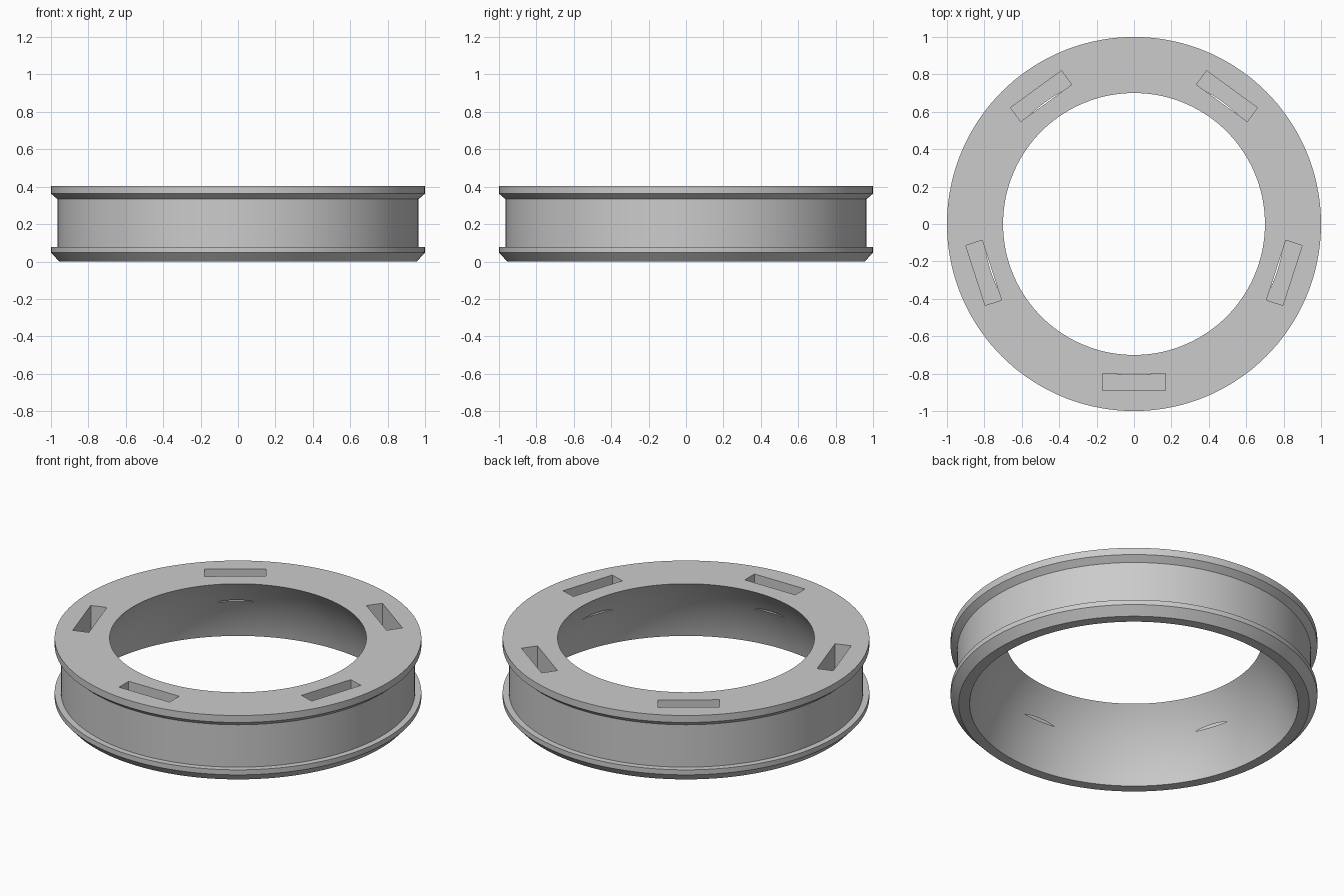
import bpy
import bmesh
from math import cos, sin, sqrt, radians, pi
from mathutils import Matrix

cube = bpy.data.objects.get("Cube")
if cube:
    bpy.data.objects.remove(cube, do_unlink=True)

SEGMENTS = 144
HEIGHT = 0.405
SLOTS = 5
SLOT_FLOOR = 0.249

grey = bpy.data.materials.new("plain grey")
grey.use_nodes = True
colour = (0.6, 0.6, 0.6, 1)
grey.diffuse_color = colour
grey.node_tree.nodes["Principled BSDF"].inputs["Base Color"].default_value = colour


def make_object(name, bm):
    bmesh.ops.recalc_face_normals(bm, faces=bm.faces)
    mesh = bpy.data.meshes.new(name)
    bm.to_mesh(mesh)
    bm.free()
    mesh.materials.append(grey)
    obj = bpy.data.objects.new(name, mesh)
    bpy.context.collection.objects.link(obj)
    return obj


# Outer side: bevelled lower flange, recessed band, upper flange
profile = [(0.956, 0), (1, 0.048), (1, 0.078), (0.965, 0.078),
           (0.965, 0.333), (1, 0.363), (1, HEIGHT)]

# Inner side: part of a sphere whose centre lies below the ring
sphere_z, sphere_r, steps = -0.184, 0.915, 20
for i in range(steps + 1):
    z = HEIGHT * (1 - i / steps)
    profile.append((sqrt(sphere_r ** 2 - (z - sphere_z) ** 2), z))

# Ring: the closed profile swept around z
bm = bmesh.new()
rings = []
for s in range(SEGMENTS):
    a = 2 * pi * s / SEGMENTS
    rings.append([bm.verts.new((r * cos(a), r * sin(a), z)) for r, z in profile])
for s, ring in enumerate(rings):
    after = rings[(s + 1) % SEGMENTS]
    for i in range(len(profile)):
        j = (i + 1) % len(profile)
        bm.faces.new((ring[i], after[i], after[j], ring[j]))
ring_obj = make_object("grooved_ring", bm)

# Slots: five rectangular pockets that just break through the inner wall
bm = bmesh.new()
top = HEIGHT + 0.1
for k in range(SLOTS):
    turn = Matrix.Rotation(radians(-90 + 360 / SLOTS * k), 4, "Z")
    place = Matrix.Translation((0.845, 0, (SLOT_FLOOR + top) / 2))
    size = Matrix.Diagonal((0.092, 0.336, top - SLOT_FLOOR, 1))
    bmesh.ops.create_cube(bm, size=1, matrix=turn @ place @ size)
cutter = make_object("slot_cutter", bm)
cutter.hide_render = True

cut = ring_obj.modifiers.new("slots", "BOOLEAN")
cut.operation = "DIFFERENCE"
cut.solver = "EXACT"
cut.object = cutter

bpy.ops.object.select_all(action="DESELECT")
ring_obj.select_set(True)
bpy.context.view_layer.objects.active = ring_obj
bpy.ops.object.modifier_apply(modifier=cut.name)
bpy.data.objects.remove(cutter, do_unlink=True)
bpy.ops.object.shade_smooth_by_angle(angle=radians(25))
